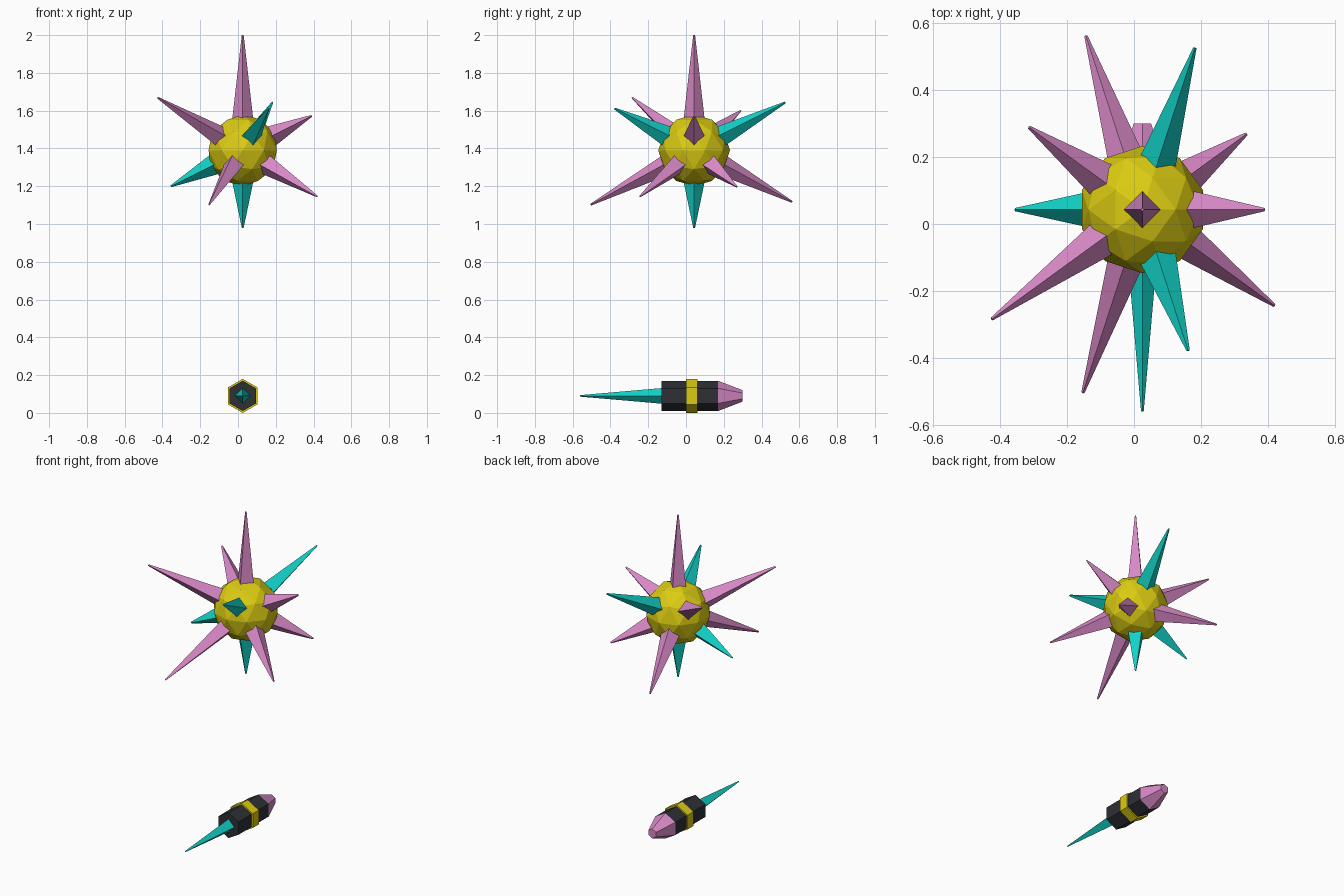
import bpy, math
from mathutils import Vector

if "Cube" in bpy.data.objects:
    bpy.data.objects.remove(bpy.data.objects["Cube"])


def material(name, rgb):
    m = bpy.data.materials.new(name)
    m.diffuse_color = (*rgb, 1)
    m.use_nodes = True
    m.node_tree.nodes["Principled BSDF"].inputs["Base Color"].default_value = m.diffuse_color
    return m


YELLOW = material("yellow", (0.71, 0.60, 0.006))
PINK = material("pink", (0.69, 0.25, 0.57))
TEAL = material("teal", (0.006, 0.65, 0.58))
DARK = material("charcoal", (0.027, 0.029, 0.036))


def tapered(name, start, end, r1, r2, sides, mat):
    """Flat-sided frustum from start to end, with one corner pointing up."""
    start, end = Vector(start), Vector(end)
    axis = end - start
    bpy.ops.mesh.primitive_cone_add(vertices=sides, radius1=r1, radius2=r2,
                                    depth=axis.length)
    ob = bpy.context.object
    ob.name = name
    ob.rotation_euler = axis.to_track_quat('Z', 'Y').to_euler()
    ob.location = (start + end) / 2
    ob.data.materials.append(mat)
    return ob


# Faceted core
CENTER = Vector((0.025, 0.043, 1.39))
bpy.ops.mesh.primitive_ico_sphere_add(subdivisions=2, radius=0.19, location=CENTER)
core = bpy.context.object
core.name = "core"
core.data.materials.append(YELLOW)

# Spikes around the core: azimuth, elevation, tip distance, colour
LAT = math.degrees(math.atan(0.5))
SPIKES = [
    (0, 90, 0.61, PINK), (0, -90, 0.41, TEAL),
    (0, LAT, 0.408, PINK), (72, LAT, 0.568, TEAL), (144, LAT, 0.468, PINK),
    (216, LAT, 0.622, PINK), (288, LAT, 0.495, TEAL),
    (36, -LAT, 0.43, PINK), (108, -LAT, 0.61, PINK), (180, -LAT, 0.425, TEAL),
    (252, -LAT, 0.643, PINK), (324, -LAT, 0.545, PINK),
]
for i, (az, el, tip, mat) in enumerate(SPIKES):
    a, e = math.radians(az), math.radians(el)
    d = Vector((math.cos(e) * math.cos(a), math.cos(e) * math.sin(a), math.sin(e)))
    tapered(f"core_spike_{i + 1}", CENTER + d * 0.17, CENTER + d * tip,
            0.055, 0.005, 4, mat)


# Small hexagonal pod below, lying along y
def pod(name, y1, y2, r1, r2, sides, mat):
    tapered(name, (0.025, y1, 0.09), (0.025, y2, 0.09), r1, r2, sides, mat)


pod("pod_body", -0.13, 0.17, 0.08, 0.08, 6, DARK)
pod("pod_band", 0.0, 0.06, 0.09, 0.09, 6, YELLOW)
pod("pod_tail", 0.17, 0.30, 0.08, 0.03, 6, PINK)
pod("pod_spike", -0.12, -0.56, 0.042, 0.004, 4, TEAL)
